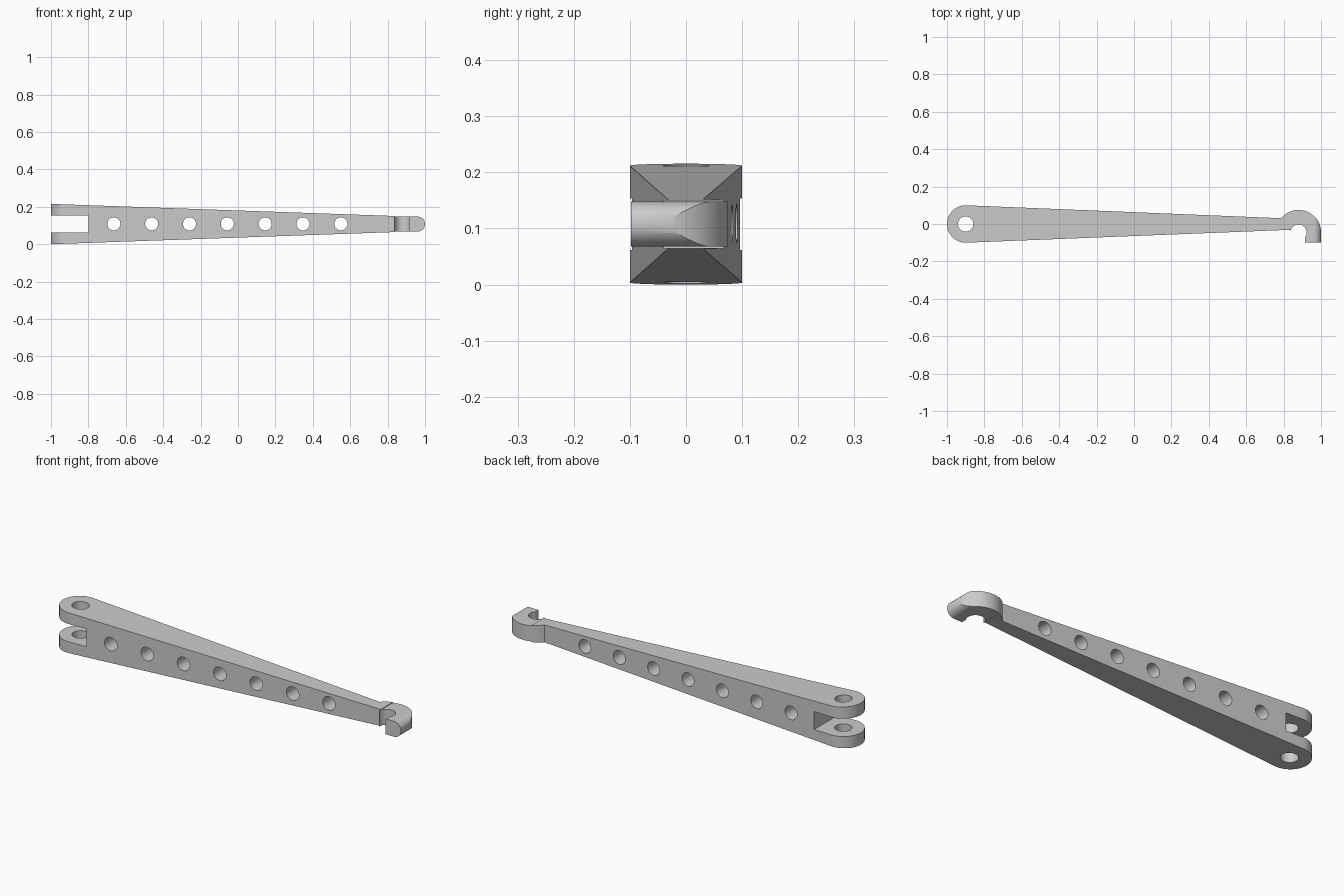
import bpy, bmesh
from math import cos, sin, radians
from mathutils import Vector

if "Cube" in bpy.data.objects:
    bpy.data.objects.remove(bpy.data.objects["Cube"])


def arc(cx, cy, r, a0, a1, n):
    return [(cx + r * cos(radians(a0 + (a1 - a0) * i / n)),
             cy + r * sin(radians(a0 + (a1 - a0) * i / n))) for i in range(n + 1)]


def prism(name, pts, axis, lo, hi):
    """Extrude a profile: axis 'Z' uses (x, y) points, axis 'Y' uses (x, z)."""
    bm = bmesh.new()
    place = (lambda a, b: (a, b, lo)) if axis == 'Z' else (lambda a, b: (a, lo, b))
    face = bm.faces.new([bm.verts.new(place(a, b)) for a, b in pts])
    ext = bmesh.ops.extrude_face_region(bm, geom=[face])
    move = Vector((0, 0, hi - lo)) if axis == 'Z' else Vector((0, hi - lo, 0))
    bmesh.ops.translate(bm, vec=move,
                        verts=[v for v in ext['geom'] if isinstance(v, bmesh.types.BMVert)])
    bmesh.ops.recalc_face_normals(bm, faces=bm.faces)
    mesh = bpy.data.meshes.new(name)
    bm.to_mesh(mesh)
    bm.free()
    ob = bpy.data.objects.new(name, mesh)
    bpy.context.collection.objects.link(ob)
    return ob


def boolean(ob, tool, operation):
    tool.hide_render = True
    mod = ob.modifiers.new(operation.title(), 'BOOLEAN')
    mod.operation, mod.solver, mod.object = operation, 'EXACT', tool
    bpy.context.view_layer.objects.active = ob
    bpy.ops.object.modifier_apply(modifier=mod.name)
    bpy.data.objects.remove(tool)


MID = 0.109

# Plan outline: round head, tapered shank, open hook
plan = (arc(-0.9, 0, 0.1, 87.6, 272.4, 32)
        + [(0.837, -0.031)]
        + arc(0.88, -0.045, 0.043, 173, -40, 24)
        + [(0.913, -0.098), (1.0, -0.098)]
        + arc(0.88, -0.045, 0.12, 0, 140, 32)
        + [(0.786, 0.031)])
lever = prism("hook_lever", plan, 'Z', -0.1, 0.35)

# Side outline: tapered thickness with rounded hook tip
side = ([(-1.05, MID - 0.1095), (0.838, MID - 0.043), (0.838, MID - 0.04)]
        + arc(0.96, MID, 0.04, -90, 90, 24)
        + [(0.838, MID + 0.04), (0.838, MID + 0.043), (-1.05, MID + 0.1095)])
boolean(lever, prism("side_outline", side, 'Y', -0.3, 0.3), 'INTERSECT')

# Fork slot and pivot hole
slot = [(-1.2, 0.063), (-0.8, 0.063), (-0.8, 0.155), (-1.2, 0.155)]
boolean(lever, prism("fork_slot", slot, 'Y', -0.3, 0.3), 'DIFFERENCE')
boolean(lever, prism("pivot_hole", arc(-0.9, 0, 0.041, 0, 352.5, 47), 'Z', -0.2, 0.5), 'DIFFERENCE')

# Row of lightening holes through the shank
for i in range(7):
    hole = arc(-0.664 + 0.2023 * i, MID + 0.001, 0.035, 0, 352.5, 47)
    boolean(lever, prism("shank_hole", hole, 'Y', -0.3, 0.3), 'DIFFERENCE')

# Smooth curves, sharp edges; rest on the ground
lever.location.z = -min(v.co.z for v in lever.data.vertices)
bpy.context.view_layer.objects.active = lever
lever.select_set(True)
bpy.ops.object.shade_smooth_by_angle(angle=radians(25))
